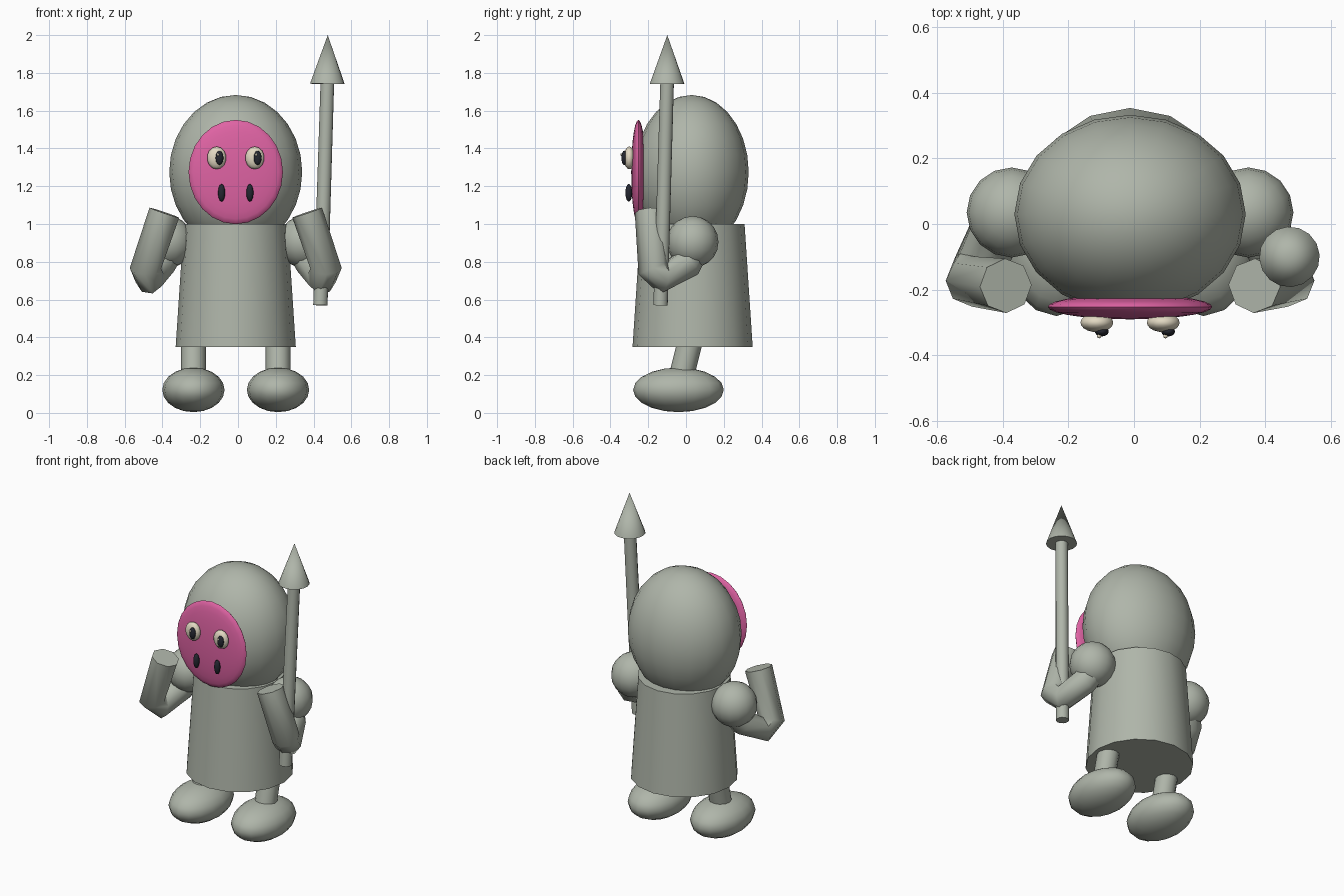
import bpy, math
from mathutils import Vector

if "Cube" in bpy.data.objects:
    bpy.data.objects.remove(bpy.data.objects["Cube"])

CX = -0.012  # symmetry plane of the figure


def material(name, rgb):
    m = bpy.data.materials.new(name)
    m.diffuse_color = (*rgb, 1)
    m.use_nodes = True
    m.node_tree.nodes["Principled BSDF"].inputs["Base Color"].default_value = m.diffuse_color
    return m


GREY = material("warm_grey", (0.43, 0.465, 0.40))
PINK = material("pink", (0.74, 0.125, 0.37))
CREAM = material("cream", (0.76, 0.69, 0.54))
DARK = material("near_black", (0.018, 0.02, 0.03))


def finish(name, mat, angle=50):
    ob = bpy.context.object
    ob.name = name
    ob.data.materials.append(mat)
    bpy.ops.object.shade_smooth_by_angle(angle=math.radians(angle))
    return ob


def ellipsoid(name, loc, radii, mat, seg=16, rings=10, face_front=False):
    bpy.ops.mesh.primitive_uv_sphere_add(segments=seg, ring_count=rings, radius=1)
    ob = bpy.context.object
    if face_front:  # poles along y
        ob.rotation_euler.x = math.pi / 2
        bpy.ops.object.transform_apply(rotation=True)
    ob.scale = radii
    ob.location = loc
    bpy.ops.object.transform_apply(location=True, scale=True)
    return finish(name, mat)


def frustum(name, a, b, r1, r2, mat, sides=12):
    a, b = Vector(a), Vector(b)
    bpy.ops.mesh.primitive_cone_add(vertices=sides, radius1=r1, radius2=r2,
                                    depth=(b - a).length, location=(a + b) / 2)
    bpy.context.object.rotation_euler = (b - a).to_track_quat('Z', 'Y').to_euler()
    return finish(name, mat)


def tube(name, points, radius, mat):
    cu = bpy.data.curves.new(name, 'CURVE')
    cu.dimensions = '3D'
    cu.bevel_depth = radius
    cu.bevel_resolution = 2
    cu.use_fill_caps = True
    sp = cu.splines.new('POLY')
    sp.points.add(len(points) - 1)
    for p, co in zip(sp.points, points):
        p.co = (*co, 1)
    ob = bpy.data.objects.new(name, cu)
    bpy.context.collection.objects.link(ob)
    bpy.ops.object.select_all(action='DESELECT')
    ob.select_set(True)
    bpy.context.view_layer.objects.active = ob
    bpy.ops.object.convert(target='MESH')
    return finish(name, mat)


# Tunic and head
frustum("tunic", (CX, 0.035, 0.35), (CX, 0.035, 1.0), 0.318, 0.275, GREY, 16)
ellipsoid("head", (CX, 0.03, 1.275), (0.352, 0.302, 0.408), GREY, 20, 14)

# Face disc
ellipsoid("face", (CX, -0.252, 1.275), (0.25, 0.038, 0.276), PINK, 24, 14, True)

for s, side in ((-1, "left"), (1, "right")):
    # Eyes, pupils, glints and nostrils
    ex = CX + s * 0.101
    ellipsoid(side + "_eye", (ex, -0.30, 1.35), (0.051, 0.029, 0.06), CREAM, 14, 10, True)
    ellipsoid(side + "_pupil", (ex + 0.015, -0.327, 1.35), (0.021, 0.015, 0.038), DARK, 12, 8, True)
    ellipsoid(side + "_glint", (ex + 0.007, -0.341, 1.367), (0.007, 0.007, 0.007), CREAM, 8, 6)
    ellipsoid(side + "_nostril", (CX + s * 0.075, -0.303, 1.165), (0.019, 0.018, 0.047), DARK, 12, 8, True)

    # Legs and feet
    lx = CX + s * 0.224
    frustum(side + "_leg", (lx, -0.03, 0.17), (lx, 0.03, 0.41), 0.066, 0.066, GREY)
    ellipsoid(side + "_foot", (lx, -0.04, 0.122), (0.165, 0.24, 0.118), GREY, 16, 10)

    # Shoulders and bent arms
    ellipsoid(side + "_shoulder", (CX + s * 0.36, 0.035, 0.905), (0.137, 0.137, 0.137), GREY)
    path = [(0.36, 0.035, 0.86), (0.40, 0.0, 0.785), (0.455, -0.125, 0.712),
            (0.478, -0.175, 0.765), (0.378, -0.188, 1.06)]
    tube(side + "_arm", [(CX + s * x, y, z) for x, y, z in path], 0.083, GREY)

# Spear
frustum("spear_shaft", (0.436, -0.135, 0.57), (0.473, -0.10, 1.75), 0.039, 0.037, GREY)
frustum("spear_tip", (0.473, -0.10, 1.742), (0.475, -0.099, 2.0), 0.092, 0.0, GREY, 16)
